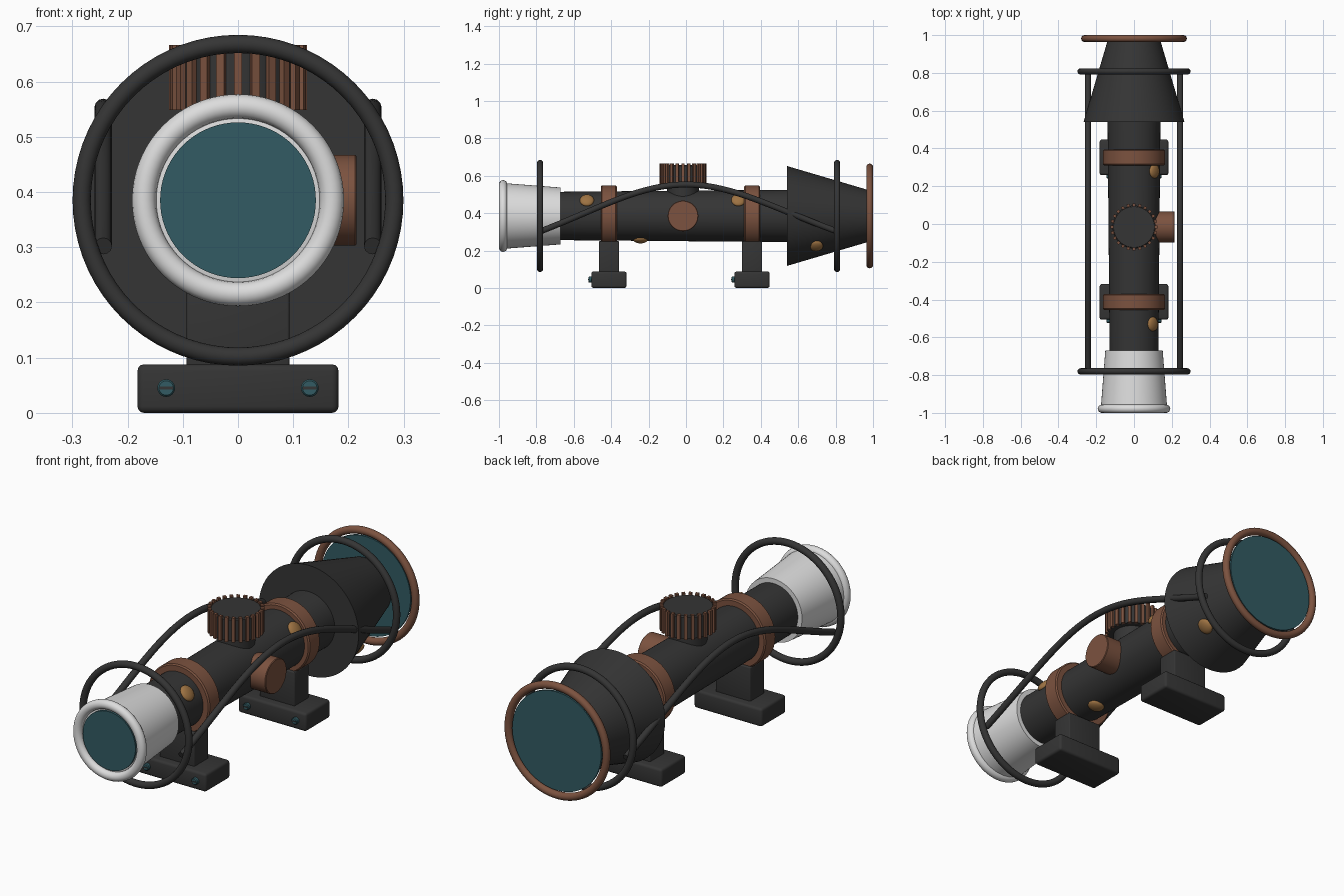
import bpy, bmesh, math
from mathutils import Matrix, Vector

if "Cube" in bpy.data.objects:
    bpy.data.objects.remove(bpy.data.objects["Cube"])

ZC = 0.385  # height of the optical axis
X90, Y90 = Matrix.Rotation(-math.pi / 2, 4, 'X'), Matrix.Rotation(math.pi / 2, 4, 'Y')
UP = Matrix.Identity(4)


def mat(name, c):
    m = bpy.data.materials.new(name)
    m.diffuse_color = (*c, 1)
    m.use_nodes = True
    m.node_tree.nodes["Principled BSDF"].inputs["Base Color"].default_value = m.diffuse_color
    return m


DARK = mat("dark_metal", (0.035, 0.035, 0.035))
WHITE = mat("pale_metal", (0.72, 0.72, 0.72))
COPPER = mat("copper", (0.20, 0.085, 0.05))
BRASS = mat("brass", (0.34, 0.17, 0.055))
TEAL = mat("teal_glass", (0.032, 0.105, 0.125))


def finish(name, bm, m):
    bmesh.ops.recalc_face_normals(bm, faces=bm.faces)
    me = bpy.data.meshes.new(name)
    bm.to_mesh(me)
    bm.free()
    me.materials.append(m)
    o = bpy.data.objects.new(name, me)
    bpy.context.collection.objects.link(o)
    return o


def lathe(name, prof, m, loc=(0, 0, ZC), rot=X90, n=72, closed=False):
    """Revolve (radius, height) points; open profiles get end caps."""
    bm = bmesh.new()
    rings = [[bm.verts.new((r * math.cos(2 * math.pi * i / n), r * math.sin(2 * math.pi * i / n), t))
              for i in range(n)] for r, t in prof]
    pairs = list(zip(rings, rings[1:]))
    if closed:
        pairs.append((rings[-1], rings[0]))
    else:
        bm.faces.new(rings[0])
        bm.faces.new(rings[-1])
    for a, b in pairs:
        for i in range(n):
            j = (i + 1) % n
            bm.faces.new((a[i], a[j], b[j], b[i]))
    bm.transform(Matrix.Translation(loc) @ rot)
    return finish(name, bm, m)


def torus(name, R, r, y, m):
    prof = [(R + r * math.cos(a * math.pi / 8), r * math.sin(a * math.pi / 8)) for a in range(16)]
    return lathe(name, prof, m, (0, y, ZC), closed=True)


def box(name, lo, hi, m, bevel=0.0):
    bm = bmesh.new()
    bmesh.ops.create_cube(bm, size=1)
    lo, hi = Vector(lo), Vector(hi)
    bm.transform(Matrix.Translation((lo + hi) / 2) @ Matrix.Diagonal((*(hi - lo), 1)))
    if bevel:
        bmesh.ops.bevel(bm, geom=bm.edges[:], offset=bevel, segments=3, profile=0.5, affect='EDGES')
    return finish(name, bm, m)


# main tube, flared rear bell
lathe("main_tube", [(0.129, -0.70), (0.140, 0.56)], DARK)
lathe("rear_bell", [(0.267, 0.54), (0.14, 0.97)], DARK)

# eyepiece with rolled rim and lens
lathe("eyepiece_cup", [(0.152, -0.67), (0.175, -0.965), (0.15, -0.975)], WHITE)
torus("eyepiece_rim", 0.170, 0.022, -0.978, WHITE)
lathe("eyepiece_lens", [(0.141, -0.985), (0.141, -0.97)], TEAL)

# rear lens and its ring
torus("rear_lens_ring", 0.262, 0.018, 0.982, COPPER)
lathe("rear_lens", [(0.238, 0.978), (0.238, 0.988)], TEAL)

# guard cage: two hoops joined by two arched bars
for name, y in (("front", -0.78), ("rear", 0.808)):
    torus(name + "_guard_hoop", 0.283, 0.0165, y, DARK)
for side in (-1, 1):
    cu = bpy.data.curves.new("guard_bar", 'CURVE')
    cu.dimensions = '3D'
    cu.bevel_depth, cu.bevel_resolution, cu.resolution_u = 0.016, 4, 20
    cu.use_fill_caps = True
    sp = cu.splines.new('BEZIER')
    sp.bezier_points.add(2)
    path = (((-0.9, 0.25), (-0.78, 0.302), (-0.45, 0.43)),
            ((-0.25, 0.553), (0.0, 0.553), (0.25, 0.553)),
            ((0.46, 0.43), (0.808, 0.302), (0.92, 0.25)))
    for bp, pts in zip(sp.bezier_points, path):
        bp.handle_left_type = bp.handle_right_type = 'FREE'
        bp.handle_left, bp.co, bp.handle_right = [(side * 0.244, y, z) for y, z in pts]
    cu.materials.append(DARK)
    bar = bpy.data.objects.new("guard_bar_" + ("right" if side > 0 else "left"), cu)
    bpy.context.collection.objects.link(bar)

# mounts: copper band, stem, foot and slotted screws
for name, y in (("front", -0.412), ("rear", 0.353)):
    lathe(name + "_band", [(0.158, y - 0.042), (0.164, y - 0.036), (0.164, y + 0.036), (0.158, y + 0.042)], COPPER)
    box(name + "_stem", (-0.093, y - 0.054, 0.07), (0.093, y + 0.054, 0.25), DARK, 0.004)
    box(name + "_foot", (-0.182, y - 0.094, 0), (0.182, y + 0.094, 0.088), DARK, 0.012)
    for x in (-0.13, 0.13):
        lathe(name + "_screw", [(0.016, y - 0.09), (0.016, y - 0.106), (0.013, y - 0.110)], TEAL, (x, 0, 0.045), n=24)
        box(name + "_screw_slot", (x - 0.012, y - 0.112, 0.0425), (x + 0.012, y - 0.108, 0.0475), DARK)

# top turret: neck, core and copper ribs
TY = -0.016
lathe("turret_neck", [(0.085, 0.48), (0.085, 0.56)], DARK, (0, TY, 0), UP)
lathe("turret_core", [(0.114, 0.55), (0.114, 0.652), (0.108, 0.658)], DARK, (0, TY, 0), UP)
bm = bmesh.new()
for k in range(24):
    place = (Matrix.Translation((0, TY, 0.607)) @ Matrix.Rotation(k * math.pi / 12, 4, 'Z')
             @ Matrix.Translation((0.117, 0, 0)) @ Matrix.Diagonal((0.016, 0.015, 0.118, 1)))
    bmesh.ops.create_cube(bm, size=1, matrix=place)
finish("turret_ribs", bm, COPPER)

# side knob
lathe("side_knob", [(0.082, 0.10), (0.082, 0.212), (0.079, 0.215)], COPPER, (0, TY, ZC), Y90)

# brass domed rivets sitting on the tube and bell
for i, (y, r, ang) in enumerate(((-0.53, 0.130, 40), (0.28, 0.137, 38), (-0.243, 0.131, -78), (0.695, 0.219, -47))):
    a = math.radians(ang)
    bm = bmesh.new()
    bmesh.ops.create_uvsphere(bm, u_segments=32, v_segments=16, radius=0.038)
    bm.transform(Matrix.Translation((r * math.cos(a), y, ZC + r * math.sin(a)))
                 @ Matrix.Rotation(-a, 4, 'Y') @ Matrix.Diagonal((0.45, 1, 1, 1)))
    finish(f"rivet_{i + 1}", bm, BRASS)

# smooth shading with sharp edges kept
for o in bpy.context.collection.objects:
    if o.type == 'MESH':
        o.select_set(True)
        bpy.context.view_layer.objects.active = o
bpy.ops.object.shade_smooth_by_angle(angle=math.radians(35))
